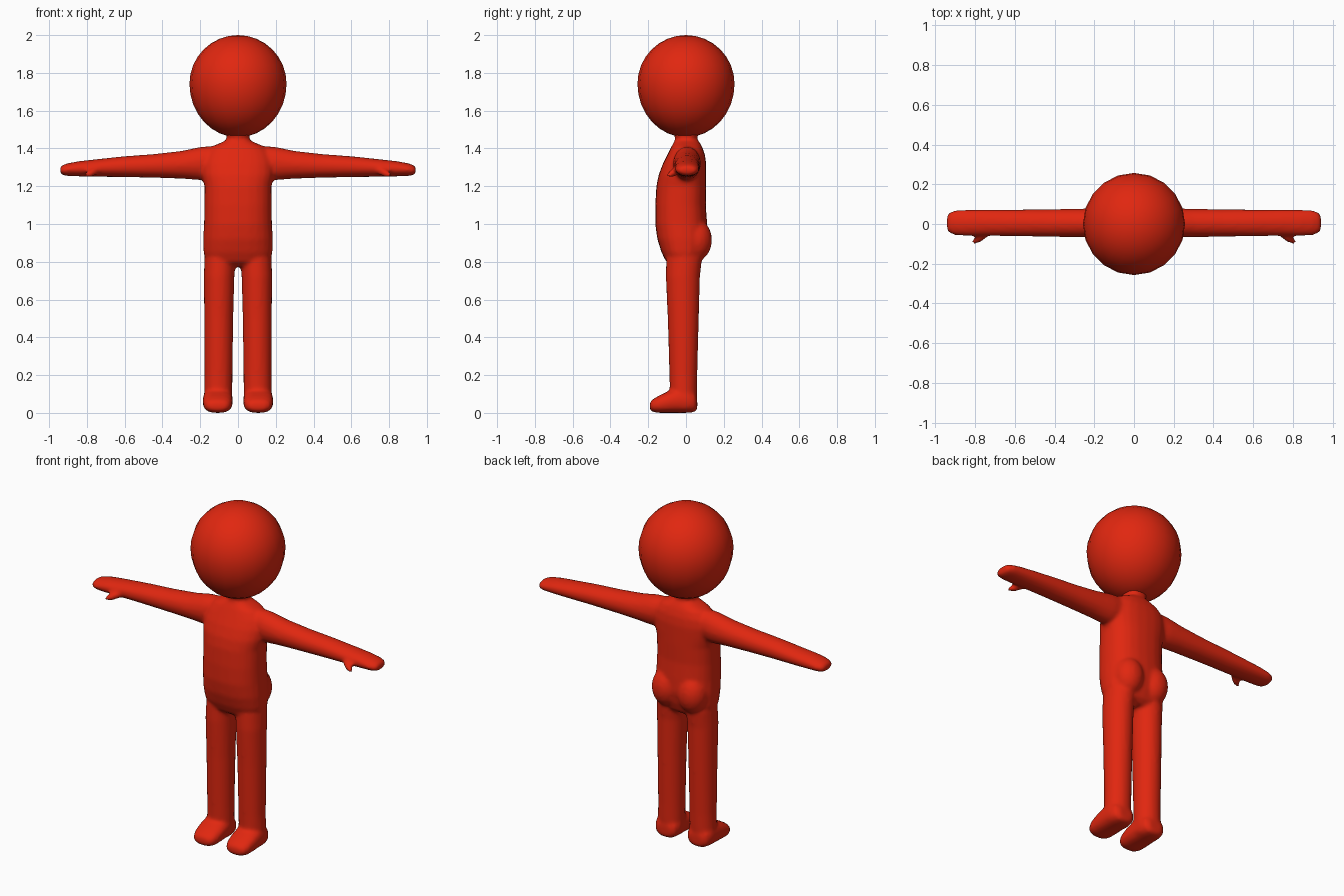
import bpy, bmesh, math
from mathutils import Matrix, Vector

red = bpy.data.materials.new("red")
red.diffuse_color = (0.75, 0.02, 0.005, 1)


def loft(bm, place, sections, n=24, power=2.0):
    """Skin closed rings: each section is (t, min_a, max_a, min_b, max_b)."""
    rings = []
    for t, a0, a1, b0, b1 in sections:
        ring = []
        for i in range(n):
            u = 2 * math.pi * i / n
            c, s = math.cos(u), math.sin(u)
            c = math.copysign(abs(c) ** (2 / power), c)
            s = math.copysign(abs(s) ** (2 / power), s)
            a = (a0 + a1) / 2 + c * (a1 - a0) / 2
            b = (b0 + b1) / 2 + s * (b1 - b0) / 2
            ring.append(bm.verts.new(place(t, a, b)))
        rings.append(ring)
    for r, q in zip(rings, rings[1:]):
        for i in range(n):
            j = (i + 1) % n
            bm.faces.new((r[i], r[j], q[j], q[i]))
    bm.faces.new(rings[0])
    bm.faces.new(rings[-1])


def ellipsoid(bm, centre, radii, turn=Matrix()):
    m = Matrix.Translation(centre) @ turn @ Matrix.Diagonal((*radii, 1))
    bmesh.ops.create_uvsphere(bm, u_segments=20, v_segments=12, radius=1, matrix=m)


def finish(bm, name):
    bmesh.ops.recalc_face_normals(bm, faces=bm.faces[:])
    for f in bm.faces:
        f.smooth = True
    me = bpy.data.meshes.new(name)
    bm.to_mesh(me)
    bm.free()
    me.materials.append(red)
    ob = bpy.data.objects.new(name, me)
    bpy.context.collection.objects.link(ob)
    return ob


# Head: ball drawn down slightly towards the neck
bm = bmesh.new()
bmesh.ops.create_uvsphere(bm, u_segments=20, v_segments=16, radius=0.257)
for v in bm.verts:
    v.co.z = 1.742 + v.co.z * (1.1 if v.co.z < 0 else 1.004)
finish(bm, "head")

bm = bmesh.new()

# Torso and neck
loft(bm, lambda t, a, b: (a, b, t), [
    (0.775, -0.11, 0.11, -0.07, 0.05),
    (0.80, -0.17, 0.17, -0.105, 0.08),
    (0.85, -0.183, 0.183, -0.13, 0.10),
    (0.92, -0.185, 0.185, -0.152, 0.115),
    (1.00, -0.18, 0.18, -0.163, 0.112),
    (1.10, -0.178, 0.178, -0.163, 0.105),
    (1.20, -0.178, 0.178, -0.157, 0.107),
    (1.26, -0.19, 0.19, -0.145, 0.107),
    (1.32, -0.19, 0.19, -0.122, 0.107),
    (1.37, -0.175, 0.175, -0.097, 0.10),
    (1.41, -0.14, 0.14, -0.077, 0.085),
    (1.435, -0.08, 0.08, -0.063, 0.07),
    (1.45, -0.056, 0.056, -0.056, 0.058),
    (1.49, -0.07, 0.07, -0.07, 0.07),
], power=2.4)

for s in (-1, 1):
    # Buttock
    ellipsoid(bm, (s * 0.085, 0.055, 0.915), (0.085, 0.083, 0.11))
    # Arm and mitten hand
    loft(bm, lambda t, a, b: (s * t, a, b), [
        (0.05, -0.06, 0.07, 1.25, 1.42),
        (0.20, -0.068, 0.078, 1.232, 1.408),
        (0.30, -0.067, 0.077, 1.24, 1.387),
        (0.45, -0.064, 0.074, 1.245, 1.370),
        (0.60, -0.062, 0.073, 1.248, 1.359),
        (0.75, -0.060, 0.073, 1.25, 1.343),
        (0.84, -0.060, 0.072, 1.252, 1.333),
        (0.90, -0.056, 0.069, 1.254, 1.322),
        (0.93, -0.046, 0.060, 1.258, 1.312),
        (0.942, -0.03, 0.042, 1.272, 1.300),
    ])
    # Thumb
    d = Vector((s * 0.08, -0.06, -0.035))
    ellipsoid(bm, (s * 0.767, -0.062, 1.275), (0.021, 0.021, 0.062),
              d.to_track_quat('Z', 'Y').to_matrix().to_4x4())
    # Leg
    loft(bm, lambda t, a, b: (s * a, b, t), [
        (0.02, 0.035, 0.175, -0.07, 0.045),
        (0.06, 0.03, 0.18, -0.085, 0.058),
        (0.20, 0.029, 0.177, -0.088, 0.060),
        (0.50, 0.025, 0.179, -0.097, 0.068),
        (0.72, 0.019, 0.181, -0.107, 0.074),
        (0.82, 0.012, 0.178, -0.105, 0.085),
        (0.90, 0.012, 0.165, -0.08, 0.08),
    ])
    # Foot
    loft(bm, lambda t, a, b: (s * a, t, b), [
        (-0.192, 0.075, 0.14, 0.02, 0.05),
        (-0.182, 0.048, 0.167, 0.007, 0.068),
        (-0.15, 0.033, 0.182, 0.0, 0.088),
        (-0.10, 0.028, 0.187, 0.0, 0.112),
        (-0.05, 0.028, 0.187, 0.0, 0.13),
        (0.01, 0.029, 0.184, 0.0, 0.13),
        (0.045, 0.04, 0.172, 0.004, 0.11),
        (0.06, 0.065, 0.145, 0.02, 0.08),
    ], power=2.5)

# Fuse the limbs and trunk into one soft skin
body = finish(bm, "body")
fuse = body.modifiers.new("fuse", 'REMESH')
fuse.mode = 'VOXEL'
fuse.voxel_size = 0.011
fuse.use_smooth_shade = True
soften = body.modifiers.new("soften", 'SMOOTH')
soften.factor = 0.5
soften.iterations = 5
